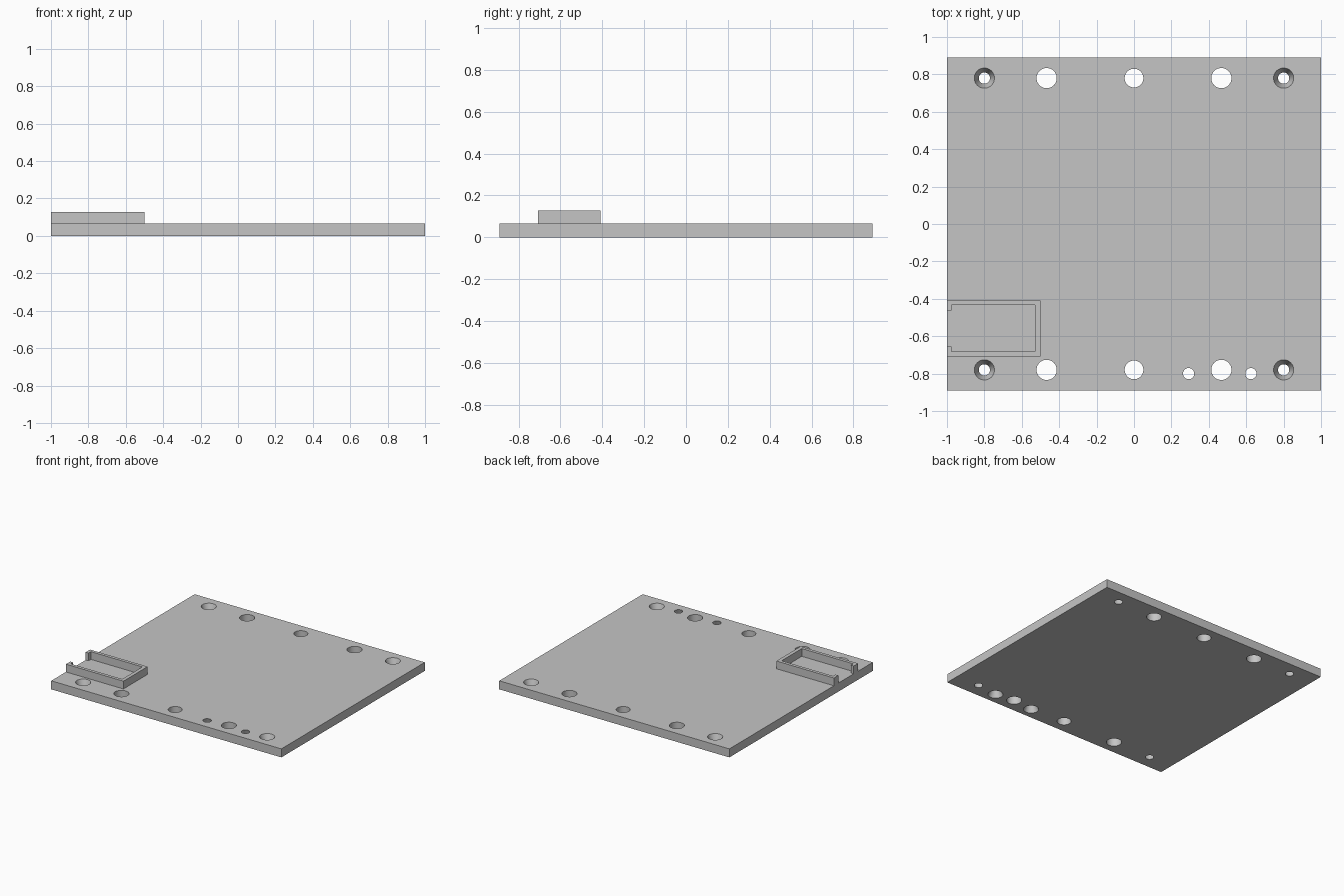
import bpy
import bmesh
from mathutils import Matrix

cube = bpy.data.objects.get("Cube")
if cube:
    bpy.data.objects.remove(cube, do_unlink=True)

# Single grey material
GREY = (0.56, 0.56, 0.56, 1.0)
grey = bpy.data.materials.new("light grey")
grey.use_nodes = True
grey.diffuse_color = GREY
grey.node_tree.nodes["Principled BSDF"].inputs["Base Color"].default_value = GREY

HALF_Y = 0.89      # half depth of the plate
THICK = 0.067      # plate thickness
WALL_TOP = 0.128   # top of the raised frame
WIDE, NARROW = 0.054, 0.03
EXTRA = 0.02       # cutter overshoot beyond each face


def make_object(name, bm):
    bmesh.ops.recalc_face_normals(bm, faces=bm.faces)
    mesh = bpy.data.meshes.new(name)
    bm.to_mesh(mesh)
    bm.free()
    mesh.materials.append(grey)
    obj = bpy.data.objects.new(name, mesh)
    bpy.context.collection.objects.link(obj)
    return obj


def add_hole(bm, x, y, r_bottom, r_top):
    """Straight or tapered cutter, extended along its own slope."""
    slope = (r_top - r_bottom) / THICK * EXTRA
    bmesh.ops.create_cone(
        bm, cap_ends=True, segments=48,
        radius1=r_bottom - slope, radius2=r_top + slope,
        depth=THICK + 2 * EXTRA,
        matrix=Matrix.Translation((x, y, THICK / 2)))


# Base plate
bm = bmesh.new()
bmesh.ops.create_cube(bm, size=1, matrix=Matrix.Translation((0, 0, THICK / 2))
                      @ Matrix.Diagonal((2, 2 * HALF_Y, THICK, 1)))
plate = make_object("base_plate", bm)

# Hole cutters: tapered corners, straight holes between, two tapered from below
bm = bmesh.new()
for y in (-0.78, 0.78):
    for x in (-0.8, 0.8):
        add_hole(bm, x, y, NARROW, WIDE)
    for x, radius in ((-0.467, WIDE), (0, 0.05), (0.467, WIDE)):
        add_hole(bm, x, y, radius, radius)
for x in (0.292, 0.625):
    add_hole(bm, x, -0.8, WIDE, NARROW)
cutter = make_object("hole_cutter", bm)
cutter.hide_render = True

# Cut the holes and keep the finished mesh
mod = plate.modifiers.new("holes", "BOOLEAN")
mod.operation = "DIFFERENCE"
mod.solver = "EXACT"
mod.object = cutter
depsgraph = bpy.context.evaluated_depsgraph_get()
cut_mesh = bpy.data.meshes.new_from_object(plate.evaluated_get(depsgraph))
plate.modifiers.clear()
plate.data = cut_mesh
bpy.data.objects.remove(cutter, do_unlink=True)

bpy.ops.object.select_all(action="DESELECT")
plate.select_set(True)
bpy.context.view_layer.objects.active = plate
bpy.ops.object.shade_smooth_by_angle(angle=0.52)

# Raised frame, open at the plate edge between two small lips
half = [(-1, 0.096), (-0.975, 0.096), (-0.975, 0.125), (-0.528, 0.125)]
outer = [(-0.5, 0.15), (-1, 0.15)]
upper = half + [(-0.528, -y) for _, y in half[-1:]]
upper += [(x, -y) for x, y in reversed(half[:-1])]
outline = upper + [(x, -y) for x, y in reversed(outer)] + outer
bm = bmesh.new()
face = bm.faces.new([bm.verts.new((x, y - 0.558, THICK)) for x, y in outline])
walls = bmesh.ops.extrude_face_region(bm, geom=[face])
top = [v for v in walls["geom"] if isinstance(v, bmesh.types.BMVert)]
bmesh.ops.translate(bm, verts=top, vec=(0, 0, WALL_TOP - THICK))
make_object("raised_frame", bm)
